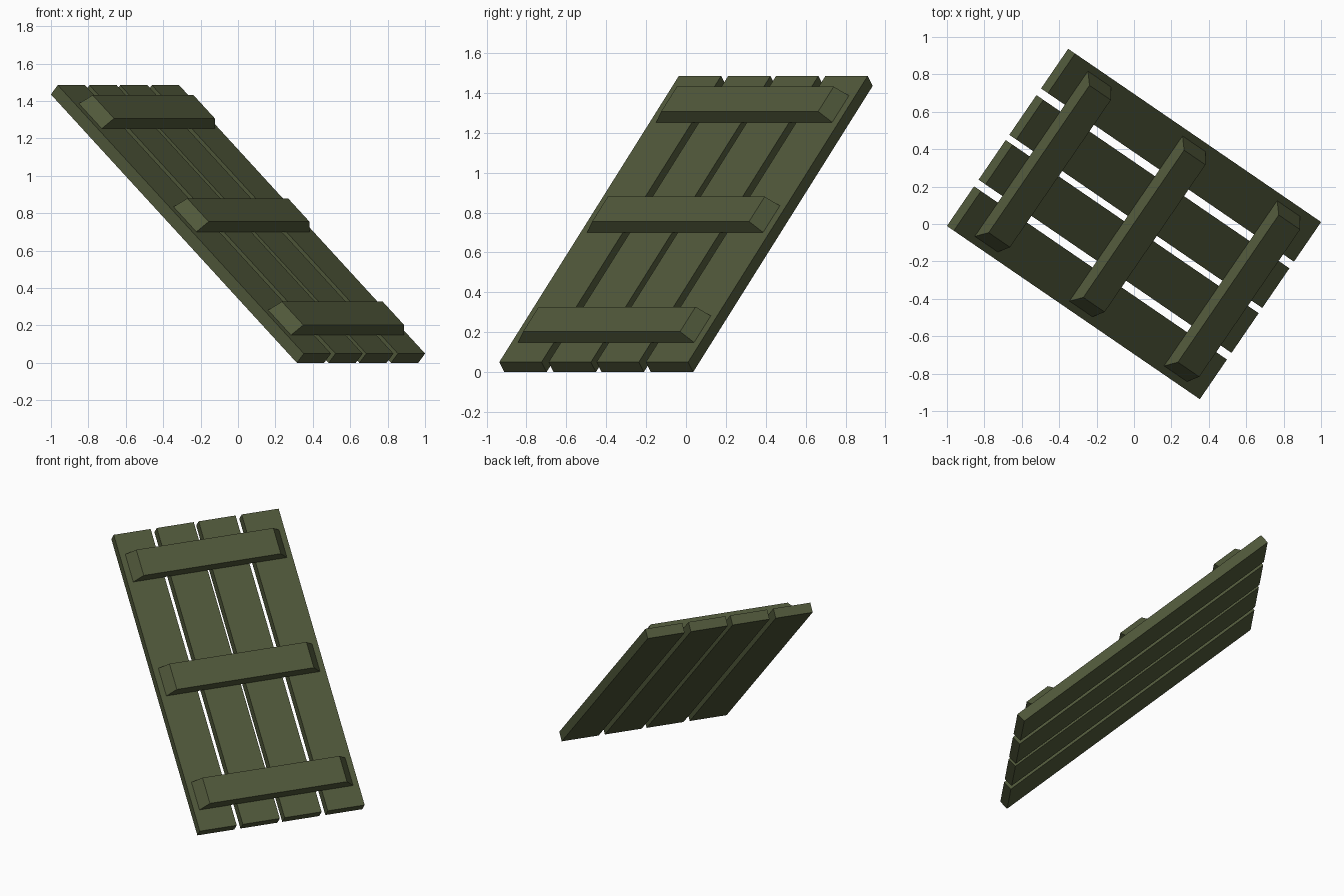
import bpy, bmesh, math
from mathutils import Matrix, Vector

if "Cube" in bpy.data.objects:
    bpy.data.objects.remove(bpy.data.objects["Cube"])

# Panel frame: local x across the planks, y up the slope, z out of the face
TURN, TILT = math.radians(55.6), math.radians(42)
LENGTH, THICK = 2.145, 0.067
frame = (Matrix.Translation((0, 0, 0.7425))
         @ Matrix.Rotation(TURN, 4, 'Z') @ Matrix.Rotation(TILT, 4, 'X'))

wood = bpy.data.materials.new("olive_paint")
wood.diffuse_color = (0.08, 0.097, 0.042, 1)
wood.use_nodes = True
wood.node_tree.nodes["Principled BSDF"].inputs["Base Color"].default_value = wood.diffuse_color


def board(name, centre, size, taper=(0, 0)):
    """Box whose upper face is pulled in by taper on each side."""
    bm = bmesh.new()
    bmesh.ops.create_cube(bm, size=1)
    for v in bm.verts:
        sx, sy = math.copysign(1, v.co.x), math.copysign(1, v.co.y)
        top = v.co.z > 0
        v.co = Vector(a * b for a, b in zip(v.co, size))
        if top:
            v.co.x -= sx * taper[0]
            v.co.y -= sy * taper[1]
    mesh = bpy.data.meshes.new(name)
    bm.to_mesh(mesh)
    bm.free()
    mesh.materials.append(wood)
    ob = bpy.data.objects.new(name, mesh)
    bpy.context.collection.objects.link(ob)
    ob.matrix_world = frame @ Matrix.Translation(centre)


# Four long planks, with a slightly narrower middle gap
W, GAP, MID = 0.257, 0.043, 0.034
inner = (W + MID) / 2
outer = inner + W + GAP
for i, x in enumerate((-outer, -inner, inner, outer)):
    board(f"plank_{i + 1}", (x, 0, 0), (W, LENGTH, THICK))

# Three cross battens with sloped ends
for name, y in (("lower", -0.825), ("middle", 0), ("upper", 0.825)):
    board(f"{name}_batten", (0, y, THICK), (1.07, 0.2, THICK), (0.058, 0.007))
